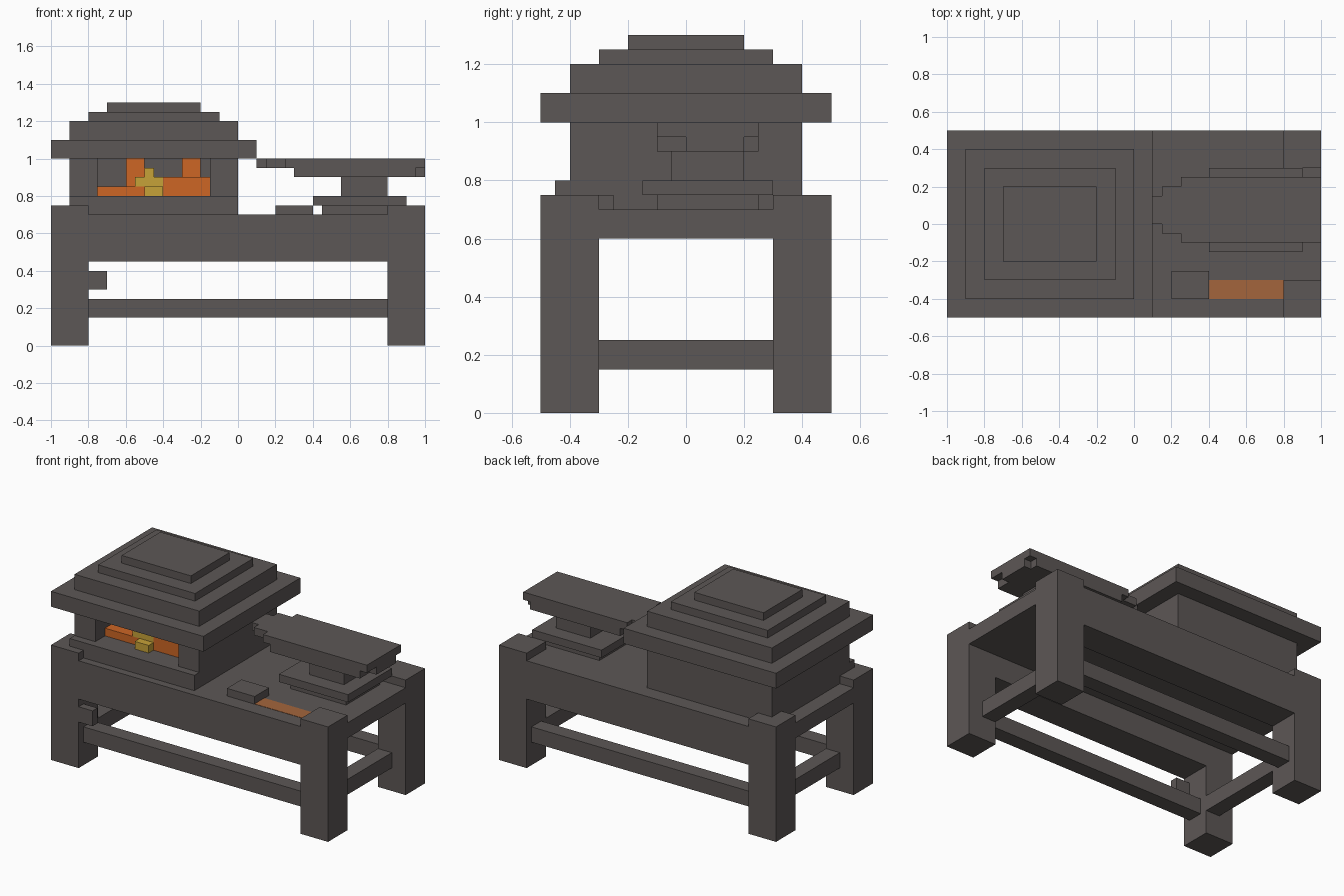
import bpy
import bmesh
from mathutils import Vector

cube = bpy.data.objects.get("Cube")
if cube:
    bpy.data.objects.remove(cube, do_unlink=True)


def material(name, color):
    m = bpy.data.materials.new(name)
    m.use_nodes = True
    m.diffuse_color = (*color, 1)
    m.node_tree.nodes["Principled BSDF"].inputs["Base Color"].default_value = (*color, 1)
    return m


STONE = material("dark_stone", (0.108, 0.095, 0.092))
FIRE = material("fire_orange", (0.61, 0.133, 0.018))
FLAME = material("flame_yellow", (0.565, 0.36, 0.04))
MOLTEN = material("molten_copper", (0.366, 0.13, 0.045))


def blocks(name, mat, *spans):
    """One object made of boxes, each given as x, y and z ranges."""
    bm = bmesh.new()
    for span in spans:
        lo, hi = (Vector(c) for c in zip(*span))
        made = bmesh.ops.create_cube(bm, size=1)
        bmesh.ops.scale(bm, vec=hi - lo, verts=made["verts"])
        bmesh.ops.translate(bm, vec=(lo + hi) / 2, verts=made["verts"])
    mesh = bpy.data.meshes.new(name)
    bm.to_mesh(mesh)
    bm.free()
    mesh.materials.append(mat)
    obj = bpy.data.objects.new(name, mesh)
    bpy.context.collection.objects.link(obj)
    return obj


def mirrored(obj, x=False, y=False):
    mod = obj.modifiers.new("Mirror", 'MIRROR')
    mod.use_axis = (x, y, False)
    mod.use_mirror_merge = False
    return obj


# Table: legs, aprons, top panel and rails
mirrored(blocks("legs", STONE, ((.8, 1), (.3, .5), (0, .75))), x=True, y=True)
mirrored(blocks("long_aprons", STONE, ((-.8, .8), (.3, .5), (.45, .7))), y=True)
blocks("top_panel", STONE, ((-1, 1), (-.3, .3), (.6, .7)))
mirrored(blocks("long_rails", STONE, ((-.8, .8), (.35, .45), (.15, .25))), y=True)
mirrored(blocks("end_rails", STONE, ((.8, .9), (-.3, .3), (.15, .25))), x=True)
blocks("leg_peg", STONE, ((-.8, -.7), (-.5, -.45), (.3, .4)))

# Furnace: hearth, walls and stepped roof
blocks("hearth", STONE, ((-.9, 0), (-.45, .4), (.7, .8)))
blocks("furnace_walls", STONE,
       ((-.9, -.75), (-.4, .4), (.8, 1)),
       ((-.15, 0), (-.4, .4), (.8, 1)),
       ((-.75, -.15), (.3, .4), (.8, 1)))
levels = (1, 1.1, 1.2, 1.25, 1.3)
for i in range(4):
    inset = i * .1
    blocks(f"roof_step_{i + 1}", STONE,
           ((-1 + inset, .1 - inset), (-.5 + inset, .5 - inset), (levels[i], levels[i + 1])))

# Fire inside the furnace
blocks("fire", FIRE,
       ((-.75, -.4), (-.3, .3), (.8, .85)),
       ((-.4, -.15), (-.3, .3), (.8, .9)),
       ((-.6, -.5), (-.2, .1), (.85, 1)),
       ((-.3, -.2), (-.2, .1), (.9, 1)))
blocks("flames", FLAME,
       ((-.5, -.4), (-.35, -.3), (.8, .85)),
       ((-.55, -.4), (-.3, -.2), (.85, .9)),
       ((-.5, -.45), (-.3, -.2), (.9, .95)))

# Anvil: stepped horn, notched heel, neck and foot
blocks("anvil_top", STONE,
       ((.25, 1), (-.1, .25), (.95, 1)),
       ((.3, .95), (-.1, .25), (.9, .95)),
       ((.95, 1), (0, .2), (.9, .95)))
blocks("anvil_horn", STONE,
       ((.15, .25), (-.05, .2), (.95, 1)),
       ((.1, .15), (0, .15), (.95, 1)))
blocks("anvil_neck", STONE, ((.55, .8), (-.05, .2), (.8, .9)))
blocks("anvil_foot", STONE,
       ((.4, .9), (-.15, .3), (.75, .8)),
       ((.45, .85), (-.1, .25), (.7, .75)))

# Casting block and molten channel on the table
blocks("casting_block", STONE, ((.2, .4), (-.4, -.25), (.7, .75)))
blocks("molten_channel", MOLTEN, ((.4, .8), (-.4, -.3), (.698, .702)))
